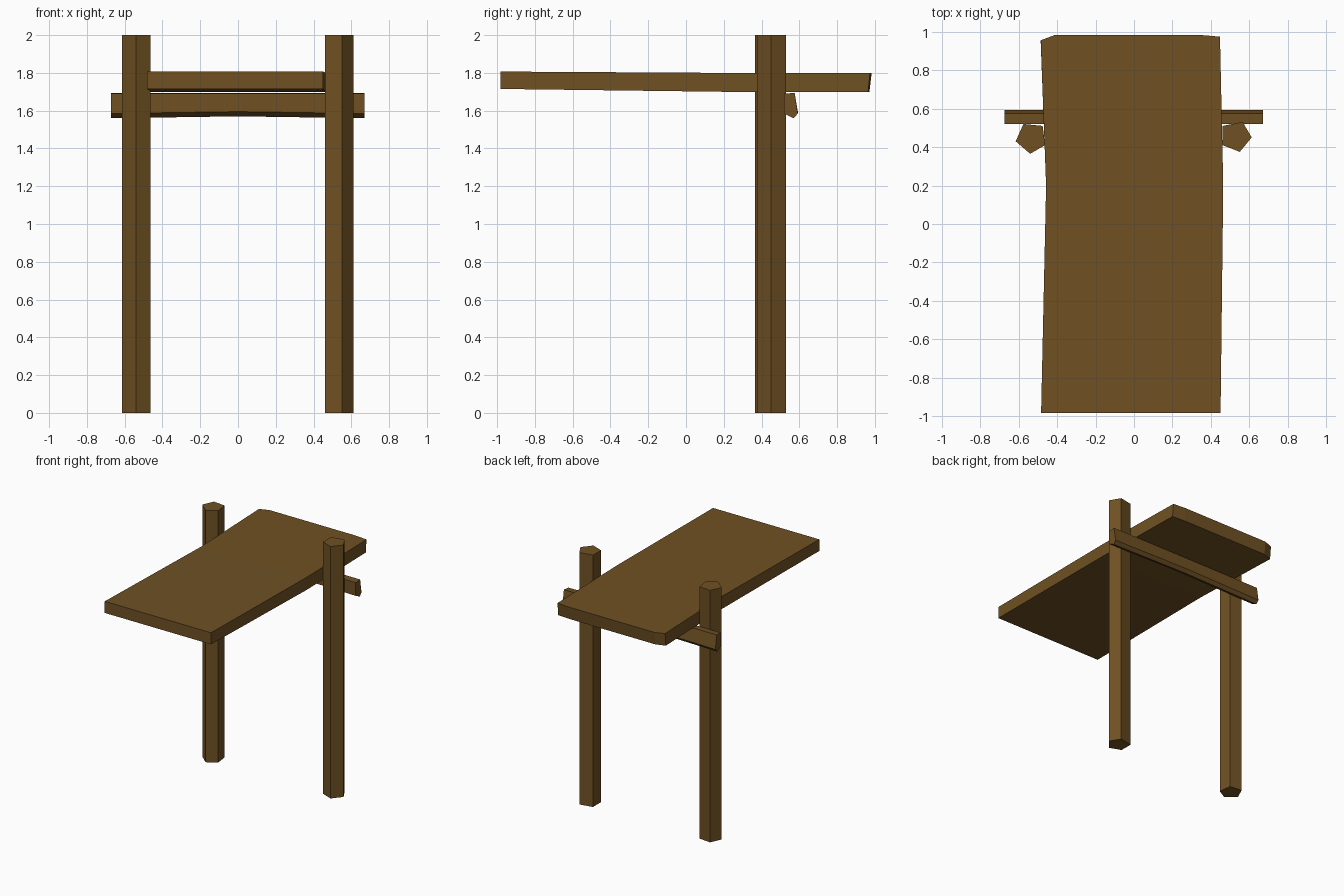
import bpy, bmesh

if "Cube" in bpy.data.objects:
    bpy.data.objects.remove(bpy.data.objects["Cube"])

wood = bpy.data.materials.new("brown wood")
wood.diffuse_color = (0.16, 0.082, 0.017, 1)
wood.use_nodes = True
wood.node_tree.nodes["Principled BSDF"].inputs["Base Color"].default_value = wood.diffuse_color


def loft(name, rings):
    """Skin a list of equal-length closed rings and cap both ends."""
    bm = bmesh.new()
    loops = [[bm.verts.new(p) for p in ring] for ring in rings]
    n = len(loops[0])
    for a, b in zip(loops, loops[1:]):
        for i in range(n):
            j = (i + 1) % n
            bm.faces.new((a[i], a[j], b[j], b[i]))
    bm.faces.new(loops[0][::-1])
    bm.faces.new(loops[-1])
    bmesh.ops.recalc_face_normals(bm, faces=bm.faces)
    mesh = bpy.data.meshes.new(name)
    bm.to_mesh(mesh)
    bm.free()
    mesh.materials.append(wood)
    obj = bpy.data.objects.new(name, mesh)
    bpy.context.collection.objects.link(obj)
    return obj


# five-sided upright posts
posts = {
    "left_post": [(-0.615, 0.43), (-0.54, 0.365), (-0.462, 0.41), (-0.475, 0.51), (-0.575, 0.52)],
    "right_post": [(0.46, 0.41), (0.55, 0.375), (0.612, 0.45), (0.565, 0.53), (0.46, 0.51)],
}
for name, outline in posts.items():
    loft(name, [[(x, y, z) for x, y in outline] for z in (0, 2)])

# crossbeam behind the posts, slightly bowed upward in the middle
beam = [(0.52, 1.69), (0.575, 1.694), (0.592, 1.585), (0.57, 1.56), (0.52, 1.585)]
loft("crossbeam", [[(x, y, z + (bow if z < 1.6 else 0)) for y, z in beam]
                   for x, bow in ((-0.672, 0), (0, 0.01), (0.67, 0))])

# long plank: y, left x, right x, bottom z, top z, bottom setback
stations = [
    (-0.982, -0.483, 0.45, 1.715, 1.807, 0),
    (0.20, -0.457, 0.464, 1.70, 1.80, 0),
    (0.955, -0.485, 0.447, 1.70, 1.80, 0.01),
    (0.983, -0.41, 0.34, 1.70, 1.80, 0.012),
]
# the right back corner is clipped less than the left one
rings = []
for i, (y, l, r, b, t, s) in enumerate(stations):
    yr = 0.974 if i == 2 else y
    rings.append([(l, y - s, b), (r, yr - s, b), (r, yr, t), (l, y, t)])
loft("plank", rings)
